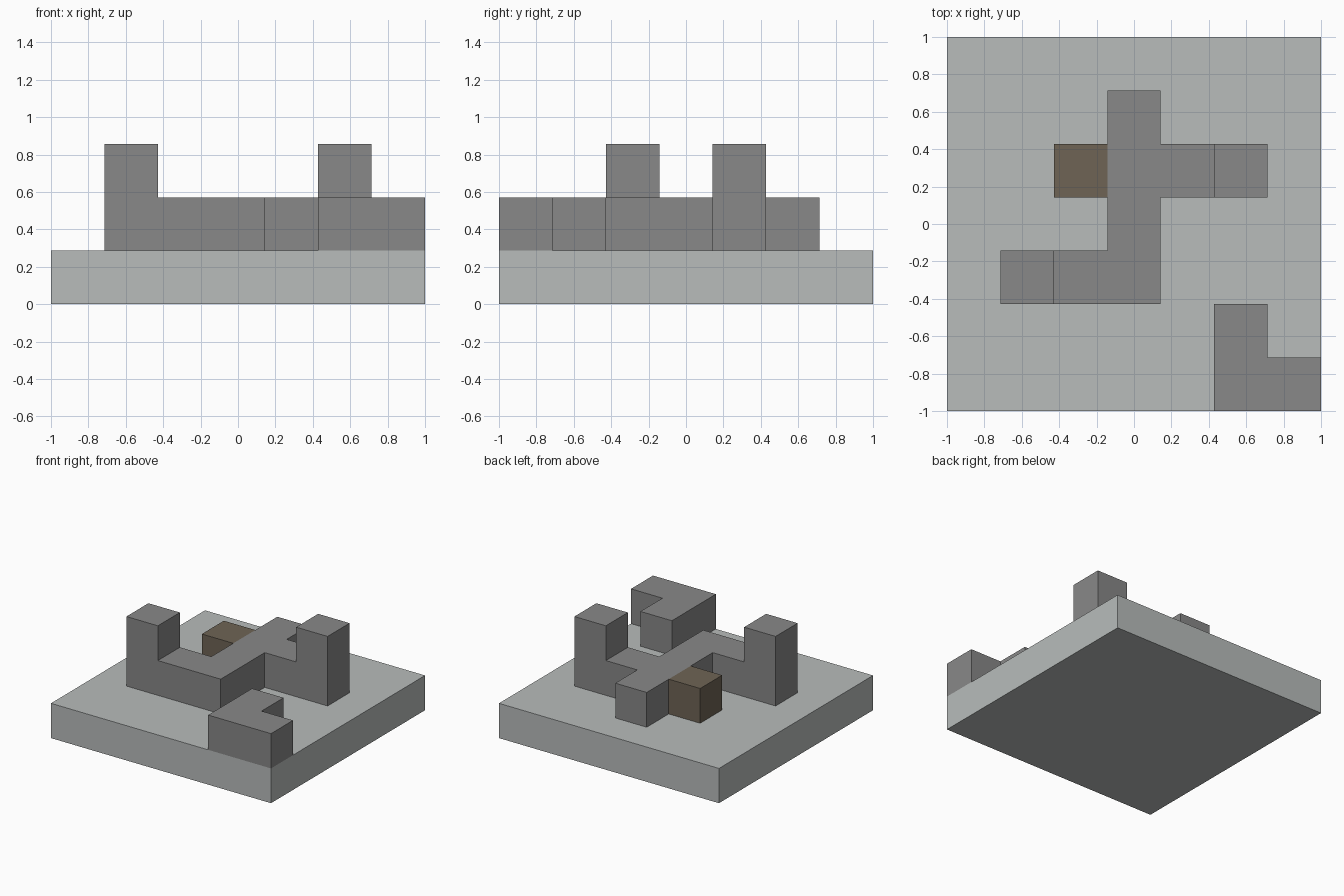
import bpy
import bmesh

if "Cube" in bpy.data.objects:
    bpy.data.objects.remove(bpy.data.objects["Cube"], do_unlink=True)

CELL = 2 / 7  # the model sits on a seven by seven grid


def material(name, colour):
    mat = bpy.data.materials.new(name)
    mat.use_nodes = True
    mat.diffuse_color = (*colour, 1)
    mat.node_tree.nodes["Principled BSDF"].inputs["Base Color"].default_value = (*colour, 1)
    return mat


def prism(name, outline, level, mat, towers=()):
    """Extrude a grid outline by one cell, then raise the listed tower cells."""
    bm = bmesh.new()
    base = bm.faces.new([bm.verts.new((x * CELL - 1, y * CELL - 1, level * CELL))
                         for x, y in outline])

    def raise_face(face):
        new = bmesh.ops.extrude_face_region(bm, geom=[face], use_keep_orig=True)["geom"]
        verts = [v for v in new if isinstance(v, bmesh.types.BMVert)]
        bmesh.ops.translate(bm, verts=verts, vec=(0, 0, CELL))
        return next(f for f in new if isinstance(f, bmesh.types.BMFace))

    top = raise_face(base)
    # Split the top face along each tower's inner edge and extrude that cell
    for corner_a, corner_b, middle in towers:
        splits = []
        for x, y in (corner_a, corner_b):
            px, py = x * CELL - 1, y * CELL - 1
            for edge in list(top.edges):
                a, b = (v.co.copy() for v in edge.verts)
                along = b - a
                t = ((px - a.x) * along.x + (py - a.y) * along.y) / along.length_squared
                hit = a + along * t
                if 0.01 < t < 0.99 and abs(hit.x - px) + abs(hit.y - py) < 0.001:
                    splits.append(bmesh.utils.edge_split(edge, edge.verts[0], t)[1])
                    break
        bmesh.utils.face_split(top, splits[0], splits[1])
        halves = [f for f in splits[0].link_faces if splits[1] in f.verts]
        mx, my = middle[0] * CELL - 1, middle[1] * CELL - 1
        halves.sort(key=lambda f: (f.calc_center_bounds().x - mx) ** 2
                    + (f.calc_center_bounds().y - my) ** 2)
        cap, top = halves[0], halves[1]
        raised = bmesh.ops.extrude_face_region(bm, geom=[cap])["geom"]
        bmesh.ops.translate(bm, vec=(0, 0, CELL),
                            verts=[v for v in raised if isinstance(v, bmesh.types.BMVert)])
        if cap.is_valid:
            bm.faces.remove(cap)
    bmesh.ops.recalc_face_normals(bm, faces=bm.faces)
    mesh = bpy.data.meshes.new(name)
    bm.to_mesh(mesh)
    bm.free()
    mesh.materials.append(mat)
    obj = bpy.data.objects.new(name, mesh)
    bpy.context.collection.objects.link(obj)
    return obj


def rectangle(x, y, width, depth):
    return [(x, y), (x + width, y), (x + width, y + depth), (x, y + depth)]


pale = material("pale grey stone", (0.479, 0.503, 0.497))
grey = material("dark grey stone", (0.246, 0.246, 0.246))
brown = material("brown wood", (0.156, 0.127, 0.091))

# Ground slab
prism("ground_slab", rectangle(0, 0, 7, 7), 0, pale)

# Branching wall with a tower at the end of each arm
wall = [(1, 2), (4, 2), (4, 4), (6, 4), (6, 5), (4, 5),
        (4, 6), (3, 6), (3, 3), (1, 3)]
towers = [((2, 2), (2, 3), (1.5, 2.5)), ((5, 4), (5, 5), (5.5, 4.5))]
prism("ruined_wall", wall, 1, grey, towers)

# Corner wall at the front left
prism("corner_wall", [(5, 0), (7, 0), (7, 1), (6, 1), (6, 2), (5, 2)], 1, grey)

# Wooden crate beside the wall
prism("wooden_crate", rectangle(2, 4, 1, 1), 1, brown)
